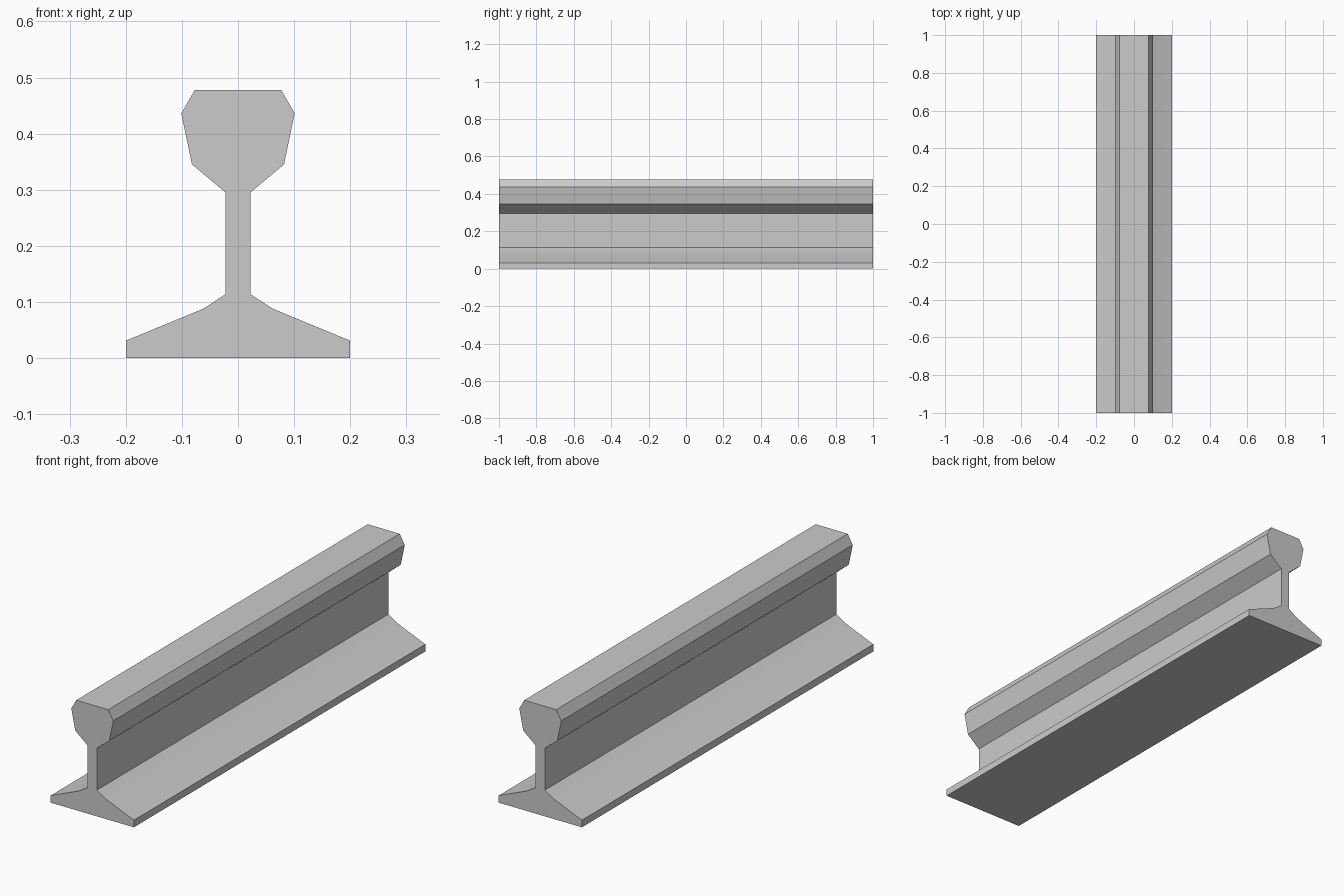
import bpy
import bmesh
import math

cube = bpy.data.objects.get("Cube")
if cube:
    bpy.data.objects.remove(cube, do_unlink=True)

# Plain grey steel
steel = bpy.data.materials.new("steel_grey")
steel.use_nodes = True
grey = (0.6, 0.6, 0.6, 1)
steel.diffuse_color = grey
steel.node_tree.nodes["Principled BSDF"].inputs["Base Color"].default_value = grey

# Half cross-section from foot to head, mirrored into a closed outline
LENGTH = 2.0
half = [
    (0.2, 0), (0.2, 0.031),              # foot edge
    (0.062, 0.088), (0.022, 0.114),      # foot slope and fillet
    (0.022, 0.295),                      # web
    (0.082, 0.345), (0.101, 0.436),      # head underside and side
    (0.077, 0.478),                      # head chamfer
]
outline = half + [(-x, z) for x, z in reversed(half)]

# Extrude the outline along the rail
bm = bmesh.new()
section = bm.faces.new([bm.verts.new((x, -LENGTH / 2, z)) for x, z in outline])
swept = bmesh.ops.extrude_face_region(bm, geom=[section], use_keep_orig=True)
end_verts = [g for g in swept["geom"] if isinstance(g, bmesh.types.BMVert)]
bmesh.ops.translate(bm, verts=end_verts, vec=(0, LENGTH, 0))
bmesh.ops.recalc_face_normals(bm, faces=bm.faces)

mesh = bpy.data.meshes.new("rail")
bm.to_mesh(mesh)
bm.free()
mesh.materials.append(steel)
rail = bpy.data.objects.new("rail", mesh)
bpy.context.collection.objects.link(rail)

# Soft blend only between the foot slope and its fillet
bpy.ops.object.select_all(action="DESELECT")
rail.select_set(True)
bpy.context.view_layer.objects.active = rail
bpy.ops.object.shade_smooth_by_angle(angle=math.radians(30))
